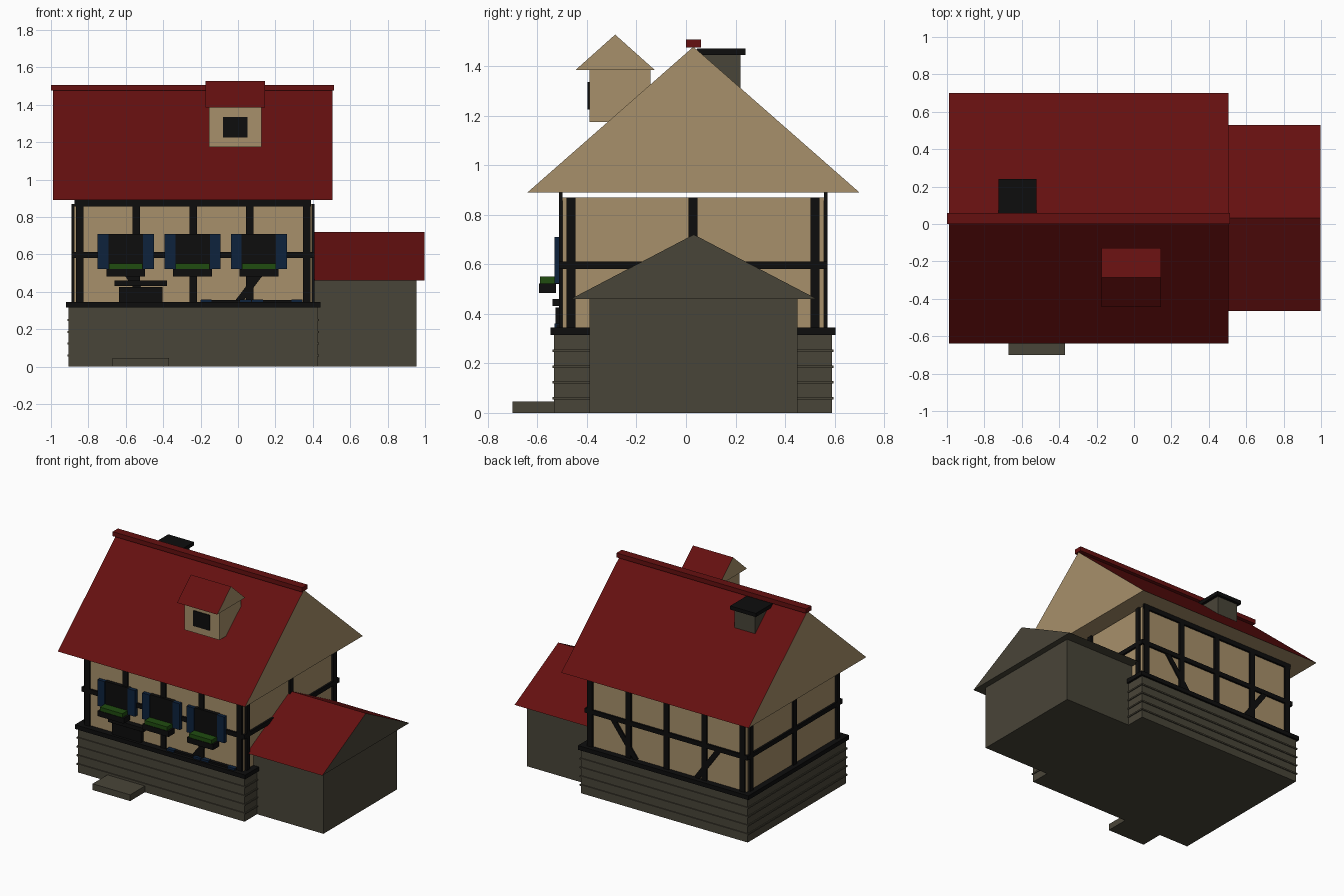
import bpy, bmesh, math
from mathutils import Matrix, Vector

if "Cube" in bpy.data.objects:
    bpy.data.objects.remove(bpy.data.objects["Cube"], do_unlink=True)


def material(name, r, g, b):
    m = bpy.data.materials.new(name)
    m.use_nodes = True
    m.diffuse_color = (r, g, b, 1)
    bsdf = next(n for n in m.node_tree.nodes if n.type == 'BSDF_PRINCIPLED')
    bsdf.inputs["Base Color"].default_value = (r, g, b, 1)
    return m


RED = material("roof red", .13, .005, .005)
TAN = material("plaster tan", .39, .28, .145)
STONE = material("stone grey", .066, .059, .04)
BLACK = material("dark timber", .004, .004, .004)
NAVY = material("shutter navy", .004, .016, .046)
GREEN = material("plant green", .014, .072, .005)


def finish(name, bm, *mats):
    mesh = bpy.data.meshes.new(name)
    bm.to_mesh(mesh)
    bm.free()
    for m in mats:
        mesh.materials.append(m)
    ob = bpy.data.objects.new(name, mesh)
    bpy.context.collection.objects.link(ob)
    return ob


def add_box(bm, x, y, z, turn=0):
    """Box from (low, high) ranges, turned about its own y axis."""
    mid = Vector([(a + b) / 2 for a, b in (x, y, z)])
    size = [b - a for a, b in (x, y, z)]
    mat = Matrix.Translation(mid) @ Matrix.Rotation(turn, 4, 'Y') @ Matrix.Diagonal((*size, 1))
    bmesh.ops.create_cube(bm, size=1, matrix=mat)


def boxes(name, mat, *specs):
    bm = bmesh.new()
    for s in specs:
        add_box(bm, *s)
    return finish(name, bm, mat)


def gable_roof(name, x, y, z, under):
    """Prism with its ridge along x; slopes red, ends and underside plain."""
    bm = bmesh.new()
    profile = [(y[0], z[0]), (y[1], z[0]), ((y[0] + y[1]) / 2, z[1])]
    face = bm.faces.new([bm.verts.new((x[0], *p)) for p in profile])
    ext = bmesh.ops.extrude_face_region(bm, geom=[face])["geom"]
    bmesh.ops.translate(bm, vec=(x[1] - x[0], 0, 0),
                        verts=[v for v in ext if isinstance(v, bmesh.types.BMVert)])
    bmesh.ops.recalc_face_normals(bm, faces=bm.faces)
    for f in bm.faces:
        f.normal_update()
        f.material_index = 1 if f.normal.z > .1 else 0
    return finish(name, bm, under, RED)


# Stone base with raised courses, sill and doorstep
BX, BY = (-.905, .425), (-.532, .589)


def grow(r, d):
    return (r[0] - d, r[1] + d)


boxes("stone_base", STONE, (BX, BY, (0, .33)))
boxes("stone_courses", STONE, *[(grow(BX, .007), grow(BY, .007), (c - .005, c + .005))
                                for c in (.06, .123, .186, .25)])
boxes("sill", BLACK, (grow(BX, .015), grow(BY, .014), (.315, .345)))
boxes("doorstep", STONE, ((-.67, -.37), (-.70, -.52), (0, .045)))

# Plastered upper storey
WX, WY = (-.877, .395), (-.498, .558)
boxes("plaster_walls", TAN, (WX, WY, (.33, .87)))

# Timber frame on the long walls
T = .014
for side, y in (("front", (WY[0] - T, WY[0])), ("back", (WY[1], WY[1] + T))):
    frame = [((c - .02, c + .02), y, (.34, .87)) for c in (-.847, -.544, -.24, .062, .368)]
    frame += [((-.877, .395), y, (.58, .612)), ((-.875, .39), y, (.857, .89))]
    for top, foot in ((.19, 0), (-.66, -.48)):
        run, rise = top - foot, .25
        mid, length = (top + foot) / 2, math.hypot(run, rise)
        inner = (y[0] + .002, y[1] - .002)
        frame.append(((mid - .018, mid + .018), inner,
                      (.468 - length / 2, .468 + length / 2), math.atan2(run, rise)))
    boxes(side + "_timber_frame", BLACK, *frame)

# Timber frame on the gable walls
for side, x in (("left", (WX[1], WX[1] + T)), ("right", (WX[0] - T, WX[0]))):
    frame = [(x, (c - .018, c + .018), (.34, .87)) for c in (-.464, .028, .52)]
    frame.append((x, grow(WY, T), (.58, .612)))
    boxes(side + "_timber_frame", BLACK, *frame)

# Windows with shutters and flower boxes
for i, c in enumerate((-.6, -.243, .112), 1):
    boxes(f"window_{i}", BLACK, ((c - .095, c + .095), (-.524, -.498), (.52, .71)))
    boxes(f"shutters_{i}", NAVY, *[((c + s - .029, c + s + .029), (-.531, -.505), (.522, .71))
                                   for s in (-.121, .121)])
    boxes(f"flower_box_{i}", BLACK, ((c - .104, c + .104), (-.593, -.524), (.483, .522)))
    boxes(f"flowers_{i}", GREEN, ((c - .09, c + .09), (-.589, -.53), (.522, .55)))

# Door, its hood and the low window tops above the sill
boxes("door", BLACK, ((-.635, -.405), (-.526, -.49), (.3, .425)))
boxes("door_hood", BLACK, ((-.66, -.38), (-.538, -.498), (.432, .46)))
boxes("low_windows", BLACK, ((-.2, .345), (-.522, -.495), (.33, .357)))
boxes("low_shutters", NAVY, *[((c - .029, c + .029), (-.53, -.5), (.33, .36))
                              for c in (-.17, .04, .105, .315)])

# Main roof and ridge cap
gable_roof("main_roof", (-.99, .505), (-.64, .70), (.89, 1.478), TAN)
boxes("ridge_cap", RED, ((-1, .512), (0, .06), (1.475, 1.507)))

# Side wing
boxes("wing_walls", STONE, ((.39, .955), (-.39, .45), (0, .462)))
gable_roof("wing_roof", (.39, .998), (-.465, .528), (.46, .72), STONE)

# Dormer
boxes("dormer_walls", TAN, ((-.155, .125), (-.39, -.143), (1.175, 1.387)))
gable_roof("dormer_roof", (-.175, .145), (-.445, -.127), (1.385, 1.527), TAN)
boxes("dormer_window", BLACK, ((-.08, .05), (-.397, -.388), (1.225, 1.335)))

# Chimney
boxes("chimney", STONE, ((-.705, -.54), (.065, .22), (1.2, 1.45)))
boxes("chimney_cap", BLACK, ((-.725, -.52), (.045, .24), (1.444, 1.47)))
